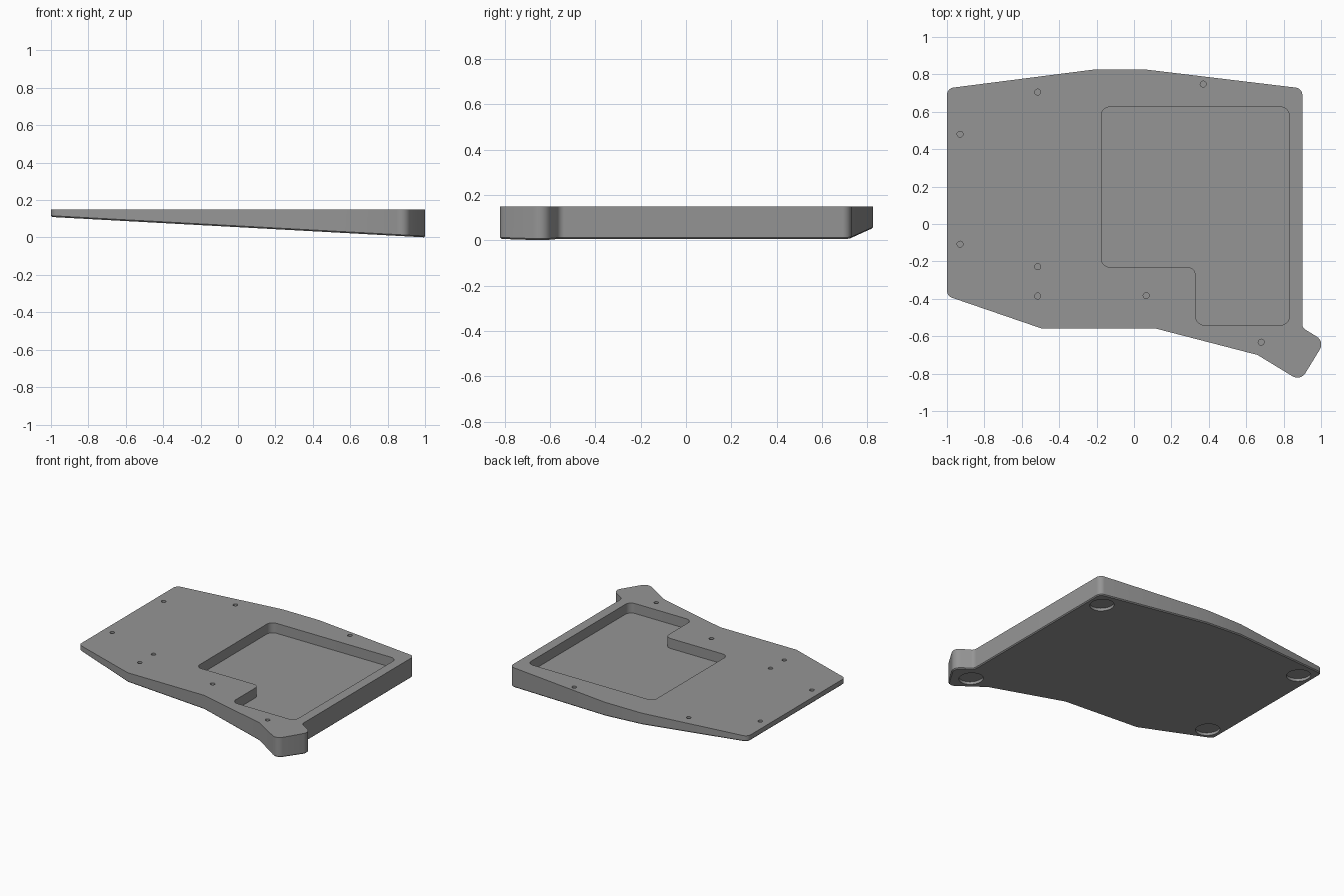
import bpy, bmesh, math
from mathutils import Vector

if "Cube" in bpy.data.objects:
    bpy.data.objects.remove(bpy.data.objects["Cube"])

TOP = 0.15


def underside(x):
    """Height of the tilted underside."""
    return 0.055 - 0.0545 * x


def rounded(corners, steps=8):
    """Turn (x, y, radius) corners into a loop with filleted corners."""
    loop = []
    for i, (x, y, r) in enumerate(corners):
        p = Vector((x, y))
        if r == 0:
            loop.append(p)
            continue
        a = (Vector(corners[i - 1][:2]) - p).normalized()
        b = (Vector(corners[(i + 1) % len(corners)][:2]) - p).normalized()
        half = a.angle(b) / 2
        centre = p + (a + b).normalized() * (r / math.sin(half))
        start = p + a * (r / math.tan(half)) - centre
        end = p + b * (r / math.tan(half)) - centre
        sweep = end.angle_signed(start)
        for k in range(steps + 1):
            t = sweep * k / steps
            c, s = math.cos(t), math.sin(t)
            loop.append(centre + Vector((start.x * c - start.y * s,
                                         start.x * s + start.y * c)))
    return loop


def circle(x, y, r, n=32):
    return [Vector((x + r * math.cos(2 * math.pi * k / n),
                    y + r * math.sin(2 * math.pi * k / n))) for k in range(n)]


def prism(name, loop, low, high, chamfer=0.0):
    """Extrude a loop between two height functions."""
    bm = bmesh.new()
    bottom = [bm.verts.new((p.x, p.y, low(p.x))) for p in loop]
    top = [bm.verts.new((p.x, p.y, high(p.x))) for p in loop]
    base = bm.faces.new(bottom)
    bm.faces.new(top)
    n = len(loop)
    for i in range(n):
        j = (i + 1) % n
        bm.faces.new((bottom[i], bottom[j], top[j], top[i]))
    bmesh.ops.recalc_face_normals(bm, faces=bm.faces)
    if chamfer:
        bmesh.ops.bevel(bm, geom=list(base.edges), offset=chamfer,
                        segments=1, affect='EDGES')
    mesh = bpy.data.meshes.new(name)
    bm.to_mesh(mesh)
    bm.free()
    obj = bpy.data.objects.new(name, mesh)
    bpy.context.collection.objects.link(obj)
    return obj


# Wedge shaped case with a thumb extension at the front right
case = prism("case", rounded([
    (-1, 0.725, 0.04), (-1, -0.385, 0.04), (-0.49, -0.56, 0),
    (0.12, -0.56, 0), (0.66, -0.70, 0), (0.89, -0.84, 0.05),
    (1.02, -0.628, 0.05), (0.9, -0.555, 0.035), (0.9, 0.725, 0.04),
    (0.07, 0.825, 0), (-0.22, 0.825, 0)]),
    underside, lambda x: TOP, chamfer=0.007)

# Stepped pocket in the top
cutters = [prism("pocket_cutter", rounded([
    (-0.175, 0.625, 0.045), (-0.175, -0.23, 0.045), (0.33, -0.23, 0.045),
    (0.33, -0.54, 0.045), (0.83, -0.54, 0.045), (0.83, 0.625, 0.045)]),
    lambda x: 0.078, lambda x: 0.3)]

# Blind screw holes
for x, y in [(-0.93, 0.48), (-0.515, 0.705), (0.37, 0.748), (-0.93, -0.108),
             (-0.515, -0.228), (-0.515, -0.385), (0.065, -0.383),
             (0.68, -0.632)]:
    cutters.append(prism("screw_hole_cutter", circle(x, y, 0.016, 20),
                         lambda x: TOP - 0.03, lambda x: 0.3))

# Round foot recesses in the underside
for x, y in [(0.79, 0.615), (0.83, -0.67), (-0.89, 0.615), (-0.89, -0.31)]:
    cutters.append(prism("foot_recess_cutter", circle(x, y, 0.08),
                         lambda x: -0.2, lambda x: underside(x) + 0.02))

# Apply the cuts
bpy.context.view_layer.objects.active = case
for cutter in cutters:
    mod = case.modifiers.new("cut", 'BOOLEAN')
    mod.operation = 'DIFFERENCE'
    mod.solver = 'EXACT'
    mod.object = cutter
    bpy.ops.object.modifier_apply(modifier=mod.name)
    bpy.data.objects.remove(cutter)

# Grey plastic
grey = bpy.data.materials.new("grey")
grey.diffuse_color = (0.3, 0.3, 0.3, 1)
grey.use_nodes = True
grey.node_tree.nodes["Principled BSDF"].inputs["Base Color"].default_value = grey.diffuse_color
case.data.materials.clear()
case.data.materials.append(grey)

bpy.ops.object.select_all(action='DESELECT')
case.select_set(True)
bpy.ops.object.shade_smooth_by_angle(angle=math.radians(30))
